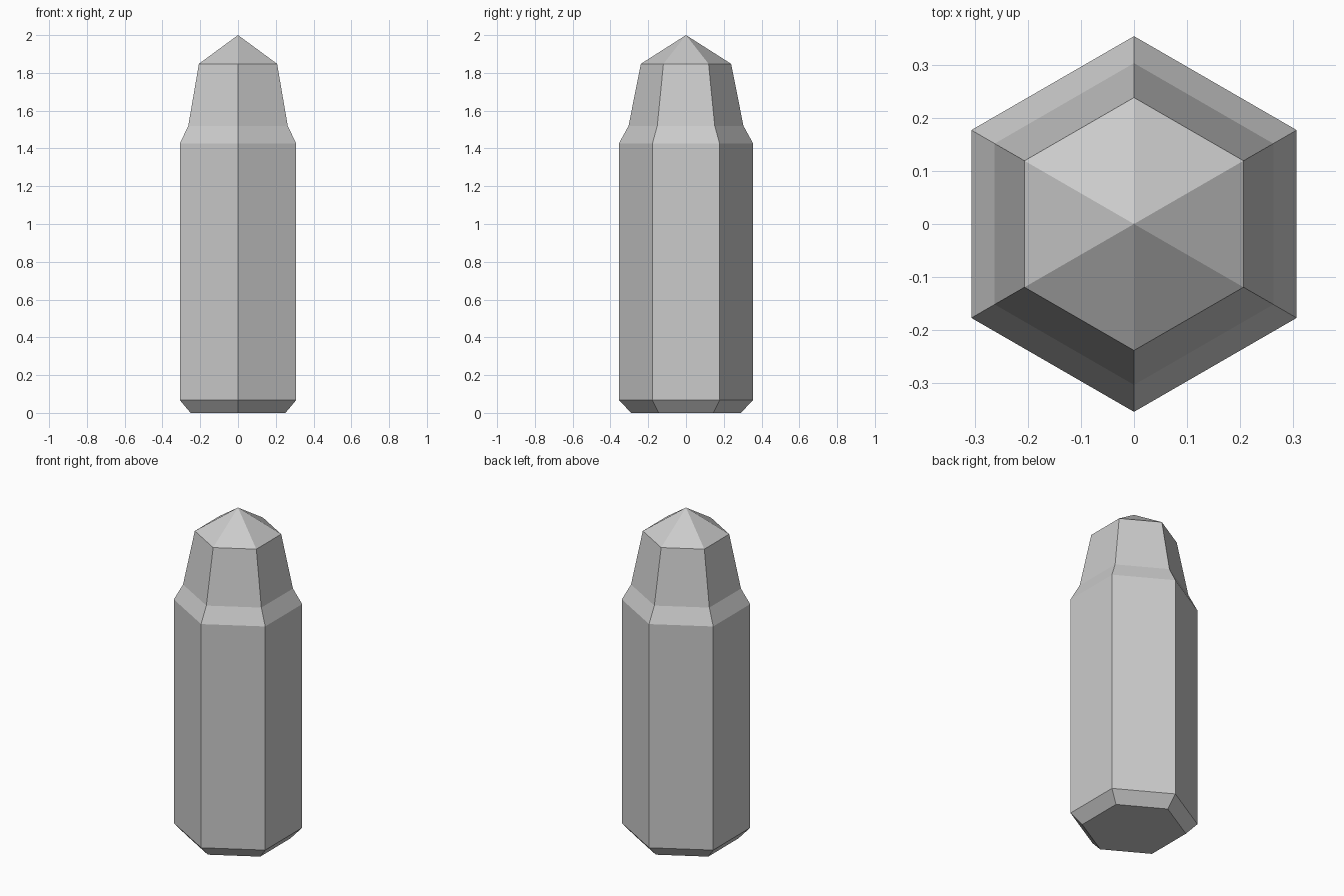
import bpy, bmesh
from math import sin, cos, pi

if "Cube" in bpy.data.objects:
    bpy.data.objects.remove(bpy.data.objects["Cube"])

SIDES = 6
# (corner radius, height) of each ring, from base bevel to shoulder to crown
PROFILE = [(0.29, 0.0), (0.355, 0.067), (0.355, 1.427),
           (0.304, 1.52), (0.239, 1.848)]
TIP_HEIGHT = 2.0


def ring(bm, radius, z):
    """Hexagon ring with corners on the y axis."""
    angles = [pi / 2 + 2 * pi * i / SIDES for i in range(SIDES)]
    return [bm.verts.new((radius * cos(a), radius * sin(a), z)) for a in angles]


bm = bmesh.new()
rings = [ring(bm, r, z) for r, z in PROFILE]

# Flat base
bm.faces.new(reversed(rings[0]))

# Side walls, bevel and shoulder
for low, high in zip(rings, rings[1:]):
    for i in range(SIDES):
        j = (i + 1) % SIDES
        bm.faces.new((low[i], low[j], high[j], high[i]))

# Pointed tip
apex = bm.verts.new((0, 0, TIP_HEIGHT))
for i in range(SIDES):
    bm.faces.new((rings[-1][i], rings[-1][(i + 1) % SIDES], apex))

bmesh.ops.recalc_face_normals(bm, faces=bm.faces)
mesh = bpy.data.meshes.new("hexagonal_pointed_post")
bm.to_mesh(mesh)
bm.free()
bpy.context.collection.objects.link(
    bpy.data.objects.new("hexagonal_pointed_post", mesh))
